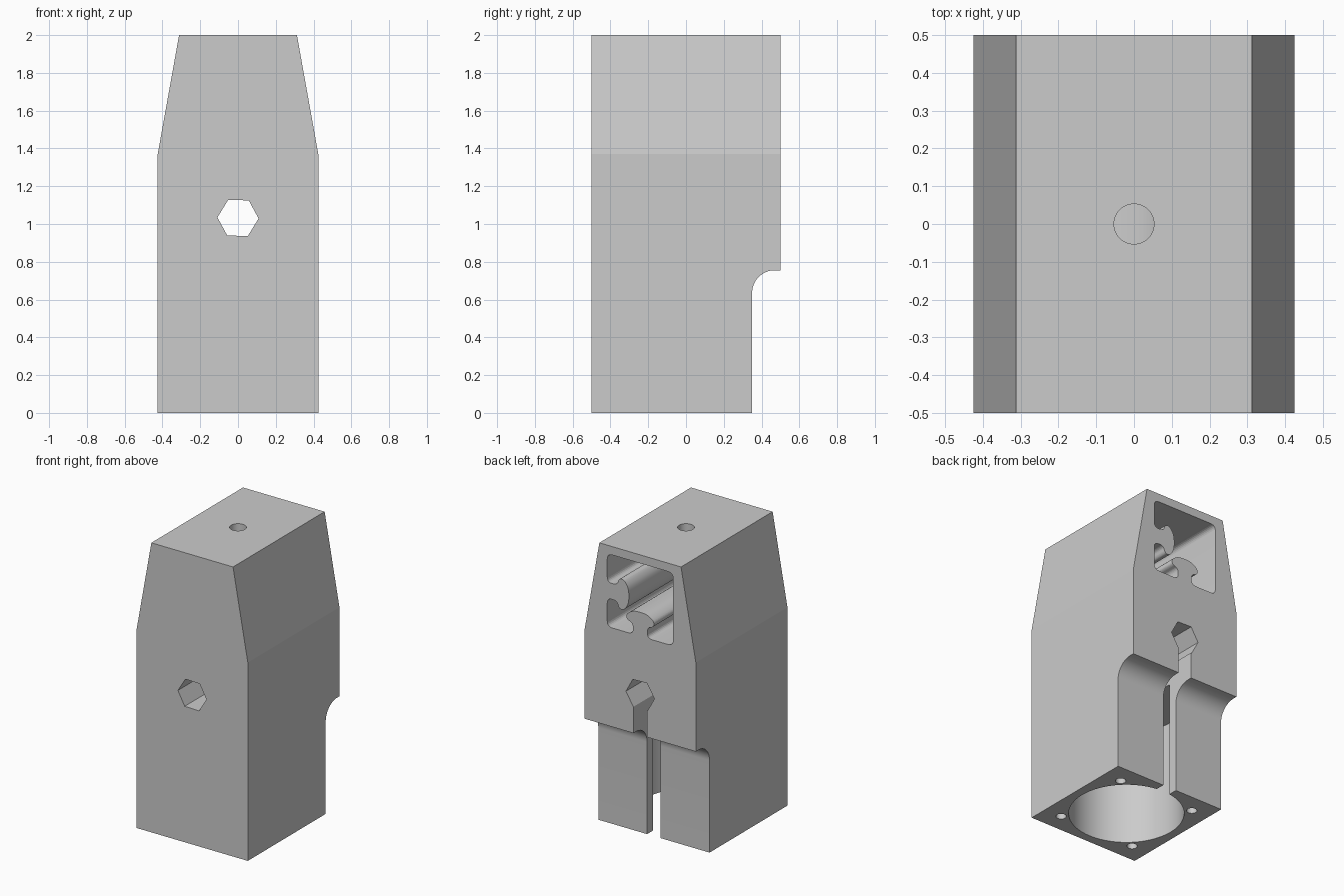
import bpy, bmesh, math
from mathutils import Vector

if "Cube" in bpy.data.objects:
    bpy.data.objects.remove(bpy.data.objects["Cube"])

grey = bpy.data.materials.new("light_grey")
grey.diffuse_color = (0.60, 0.60, 0.60, 1)
grey.use_nodes = True
grey.node_tree.nodes["Principled BSDF"].inputs["Base Color"].default_value = grey.diffuse_color


def prism(name, pts, axis, lo, hi):
    """Extrude a 2D outline along an axis: x uses (y,z), y uses (x,z), z uses (x,y)."""
    place = {"x": lambda p, d: (d, p[0], p[1]),
             "y": lambda p, d: (p[0], d, p[1]),
             "z": lambda p, d: (p[0], p[1], d)}[axis]
    bm = bmesh.new()
    a = [bm.verts.new(place(p, lo)) for p in pts]
    b = [bm.verts.new(place(p, hi)) for p in pts]
    n = len(pts)
    bm.faces.new(a)
    bm.faces.new(b[::-1])
    for i in range(n):
        bm.faces.new((a[i], b[i], b[(i + 1) % n], a[(i + 1) % n]))
    bmesh.ops.recalc_face_normals(bm, faces=bm.faces)
    me = bpy.data.meshes.new(name)
    bm.to_mesh(me)
    bm.free()
    ob = bpy.data.objects.new(name, me)
    me.materials.append(grey)
    bpy.context.collection.objects.link(ob)
    return ob


def ring(cx, cy, r, n, turn=0.0):
    return [(cx + r * math.cos(turn + math.tau * i / n),
             cy + r * math.sin(turn + math.tau * i / n)) for i in range(n)]


def rect(x0, x1, y0, y1):
    return [(x0, y0), (x1, y0), (x1, y1), (x0, y1)]


def rounded(pts, r, steps=6):
    """Round every corner of an outline."""
    out = []
    for i, p in enumerate(pts):
        p = Vector(p)
        a, b = Vector(pts[i - 1]) - p, Vector(pts[(i + 1) % len(pts)]) - p
        s = p + a.normalized() * min(r, a.length * 0.45)
        e = p + b.normalized() * min(r, b.length * 0.45)
        for k in range(steps + 1):
            t = k / steps
            out.append(tuple(s * (1 - t) ** 2 + p * 2 * t * (1 - t) + e * t * t))
    return out


def cut(target, cutter):
    m = target.modifiers.new("cut", "BOOLEAN")
    m.operation, m.solver, m.object = "DIFFERENCE", "EXACT", cutter
    bpy.context.view_layer.objects.active = target
    bpy.ops.object.modifier_apply(modifier=m.name)
    bpy.data.objects.remove(cutter)


# Housing with tapered top
W, TOP = 0.425, 0.312
body = prism("housing", [(-W, 0), (W, 0), (W, 1.37), (TOP, 2), (-TOP, 2), (-W, 1.37)],
             "y", -0.5, 0.5)

# Recess in the lower back with a filleted top
arc = [(0.47 - 0.12 * math.cos(t * math.pi / 32), 0.635 + 0.12 * math.sin(t * math.pi / 32))
       for t in range(17)]
cut(body, prism("back_recess", [(0.35, -0.1)] + arc + [(0.6, 0.755), (0.6, -0.1)],
                "x", -0.6, 0.6))

# Round bore in the base
CY = -0.075
cut(body, prism("bore", ring(0, CY, 0.365, 80), "z", -0.1, 0.8))

# Screw holes in the base corners
for sx in (-1, 1):
    for sy in (-1, 1):
        cut(body, prism("screw_hole", ring(sx * 0.293, CY + sy * 0.293, 0.033, 48),
                        "z", -0.1, 0.25))

# Hexagonal through hole, and the slot running down from it
cut(body, prism("hex_hole", ring(0, 1.032, 0.109, 6, math.radians(-1.5)), "y", -0.7, 0.7))
cut(body, prism("cable_slot", rect(-0.052, 0.052, -0.1, 1.0), "y", CY, 0.7))

# Rail pocket with two T-shaped tongues, open at the back
H, CZ = 0.252, 1.69
half = [(-0.055, 0), (-0.055, 0.075), (-0.105, 0.09), (-0.105, 0.13), (-0.05, 0.165)]
tongue = half + [(-t, d) for t, d in reversed(half)]
outline = [(H, H), (-H, H), (-H, -H)]
outline += [(t, d - H) for t, d in tongue]
outline += [(H, -H)]
outline += [(H - d, t) for t, d in tongue]
outline = [(x, z + CZ) for x, z in rounded(outline, 0.04)]
cut(body, prism("rail_pocket", outline, "y", -0.4, 0.7))

# Screw hole in the top, down into the pocket
cut(body, prism("top_hole", ring(0, 0, 0.053, 48), "z", 1.8, 2.1))

# Smooth the round cuts, keep the edges crisp
bpy.ops.object.select_all(action="DESELECT")
body.select_set(True)
bpy.context.view_layer.objects.active = body
bpy.ops.object.shade_smooth_by_angle(angle=math.radians(9))
